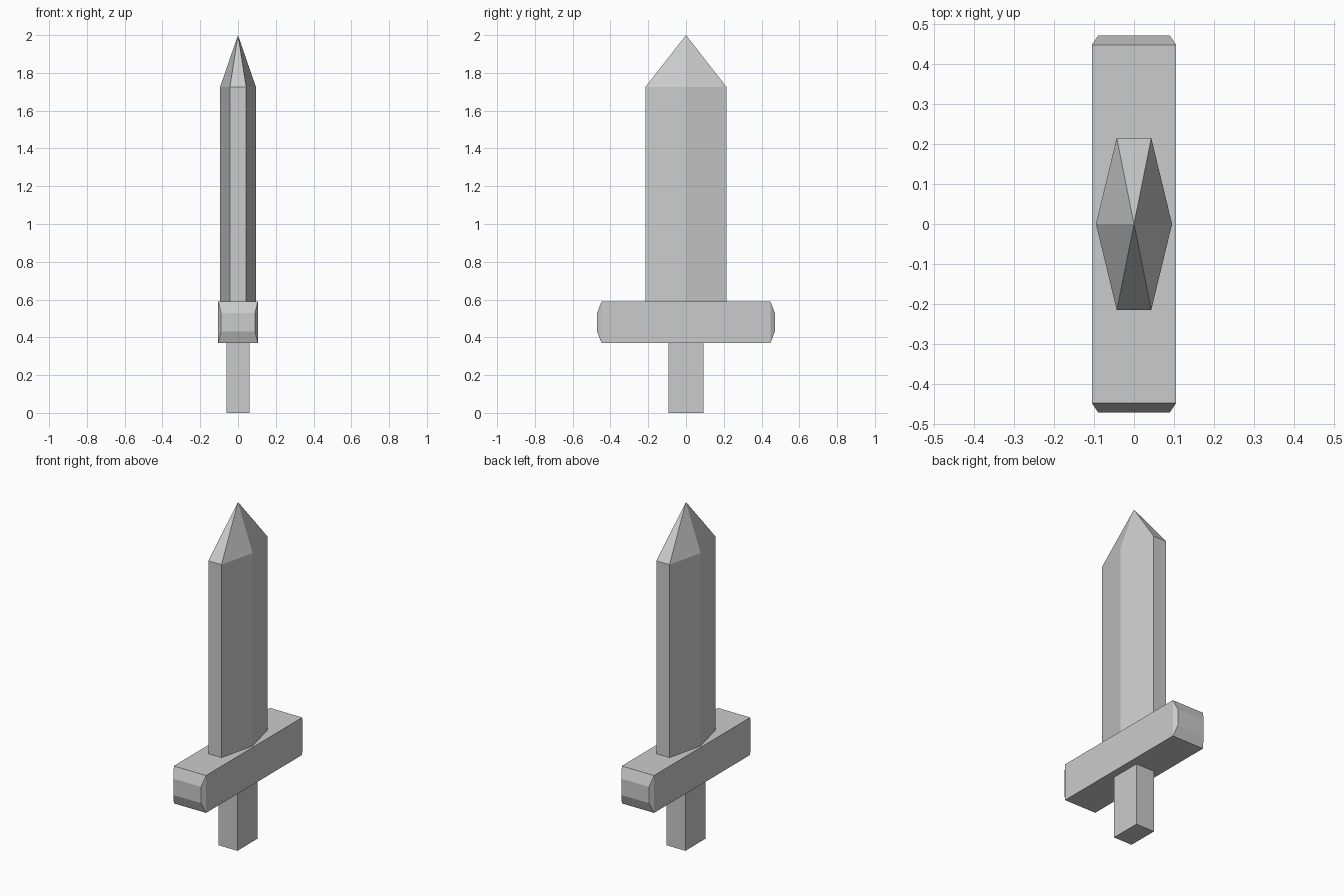
import bpy

if "Cube" in bpy.data.objects:
    bpy.data.objects.remove(bpy.data.objects["Cube"])


def loft(name, rings):
    """Skin a list of equal-length vertex rings; a single-point last ring makes a tip."""
    verts = [v for ring in rings for v in ring]
    n = len(rings[0])
    faces = [tuple(range(n))[::-1]]
    for r in range(len(rings) - 1):
        a, b = r * n, (r + 1) * n
        for i in range(n):
            j = (i + 1) % n
            if len(rings[r + 1]) == 1:
                faces.append((a + i, a + j, b))
            else:
                faces.append((a + i, a + j, b + j, b + i))
    if len(rings[-1]) == n:
        faces.append(tuple(range(len(verts) - n, len(verts))))
    mesh = bpy.data.meshes.new(name)
    mesh.from_pydata(verts, [], faces)
    obj = bpy.data.objects.new(name, mesh)
    bpy.context.collection.objects.link(obj)
    return obj


def hexagon(z):
    return [(0.095, 0, z), (0.043, 0.215, z), (-0.043, 0.215, z),
            (-0.095, 0, z), (-0.043, -0.215, z), (0.043, -0.215, z)]


def rect_z(hx, hy, z):
    return [(-hx, -hy, z), (hx, -hy, z), (hx, hy, z), (-hx, hy, z)]


def rect_y(hx, hz, y, zc=0.48):
    return [(-hx, y, zc - hz), (-hx, y, zc + hz), (hx, y, zc + hz), (hx, y, zc - hz)]


# Six-sided blade with a pointed tip
loft("blade", [hexagon(0.58), hexagon(1.725), [(0, 0, 2.0)]])

# Crossguard with tapered ends
loft("crossguard", [rect_y(0.089, 0.048, -0.471), rect_y(0.105, 0.11, -0.447),
                    rect_y(0.105, 0.11, 0.447), rect_y(0.089, 0.048, 0.471)])

# Square grip
loft("grip", [rect_z(0.061, 0.093, 0), rect_z(0.061, 0.093, 0.375)])
